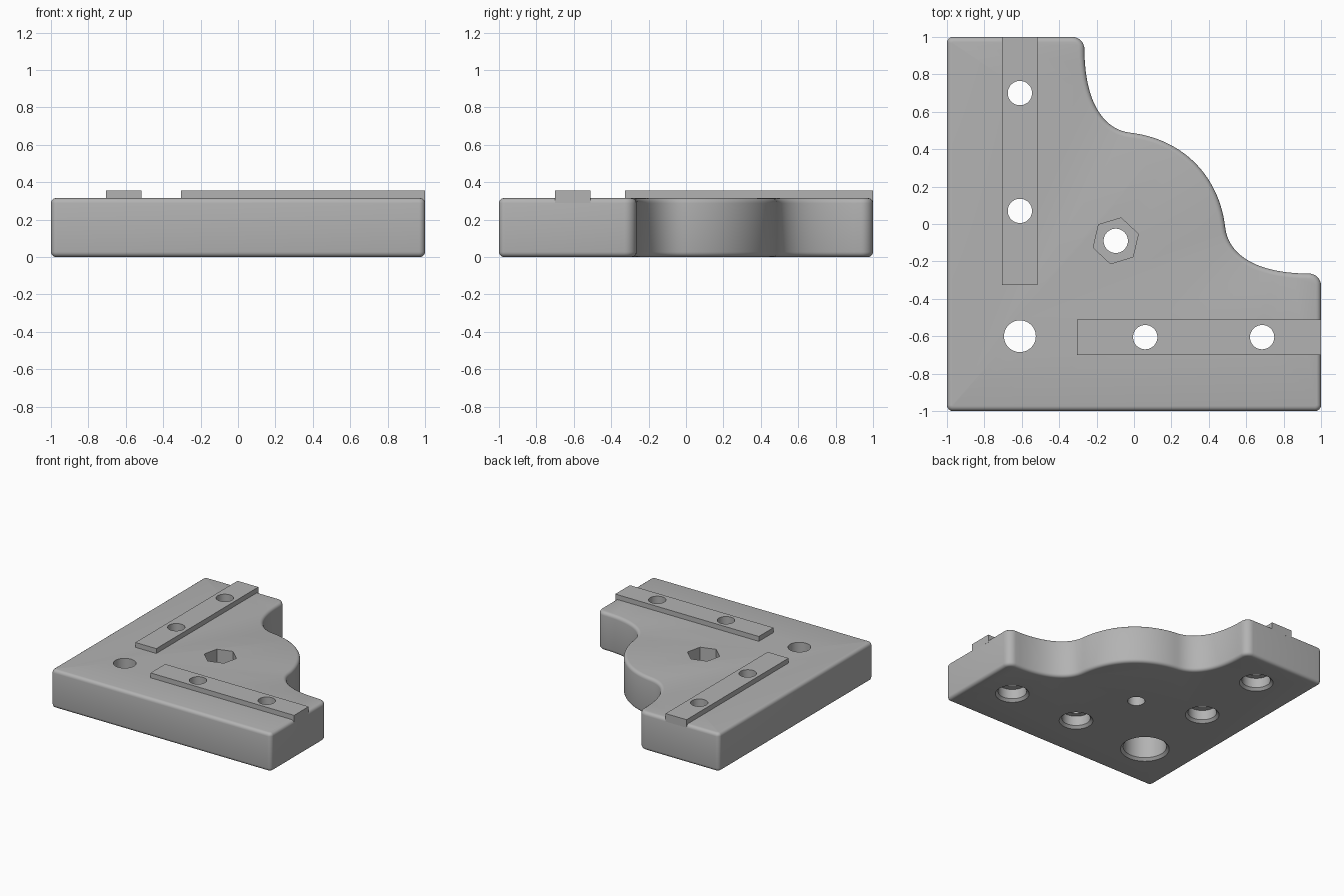
import bpy, bmesh
from math import cos, sin, pi, radians
from mathutils import Vector
from mathutils.geometry import interpolate_bezier

cube = bpy.data.objects.get("Cube")
if cube:
    bpy.data.objects.remove(cube, do_unlink=True)

TOP, RAIL_TOP = 0.315, 0.355

grey = bpy.data.materials.new("plain grey")
grey.use_nodes = True
colour = (0.45, 0.45, 0.45, 1)
grey.diffuse_color = colour
grey.node_tree.nodes["Principled BSDF"].inputs["Base Color"].default_value = colour


def make_object(name, bm):
    bmesh.ops.recalc_face_normals(bm, faces=bm.faces)
    mesh = bpy.data.meshes.new(name)
    bm.to_mesh(mesh)
    bm.free()
    obj = bpy.data.objects.new(name, mesh)
    bpy.context.collection.objects.link(obj)
    mesh.materials.append(grey)
    return obj


def arc(cx, cy, r, start, end, steps=8):
    angles = [radians(start + (end - start) * i / steps) for i in range(steps + 1)]
    return [Vector((cx + r * cos(a), cy + r * sin(a))) for a in angles]


def bezier(*points, steps=20):
    a, b, c, d = [Vector((*p, 0)) for p in points]
    return [p.xy for p in interpolate_bezier(a, b, c, d, steps)]


def prism(name, outline, z0, z1):
    bm = bmesh.new()
    base = bm.faces.new([bm.verts.new((p.x, p.y, z0)) for p in outline])
    side = bmesh.ops.extrude_face_region(bm, geom=[base])["geom"]
    moved = [v for v in side if isinstance(v, bmesh.types.BMVert)]
    bmesh.ops.translate(bm, verts=moved, vec=(0, 0, z1 - z0))
    return make_object(name, bm)


def lathe(name, x, y, profile, sides=48, turn=0):
    """Closed turned solid from (radius, height) pairs."""
    bm = bmesh.new()
    rings = [[bm.verts.new((x + r * cos(turn + 2 * pi * i / sides),
                            y + r * sin(turn + 2 * pi * i / sides), z))
              for i in range(sides)] for r, z in profile]
    for low, high in zip(rings, rings[1:]):
        for i in range(sides):
            j = (i + 1) % sides
            bm.faces.new((low[i], low[j], high[j], high[i]))
    bm.faces.new(rings[0])
    bm.faces.new(rings[-1])
    obj = make_object(name, bm)
    obj.hide_render = True
    return obj


def counterbore(name, x, y, hole, head, depth):
    return lathe(name, x, y, [(head + 0.04, -0.02), (head, 0.02), (head, depth),
                              (hole, depth), (hole, 0.5)])


# Body outline: one arm, mirrored across the diagonal
end_round = arc(-0.33, 0.935, 0.065, 90, 0)
hollow = bezier((-0.265, 0.935), (-0.265, 0.68), (-0.18, 0.508), (-0.02, 0.488))
half = arc(-0.968, 0.968, 0.032, 180, 90) + end_round + hollow[1:]
bulge = bezier((-0.02, 0.488), (0.26, 0.455), (0.455, 0.26), (0.488, -0.02), steps=32)
mirrored = [p.yx for p in reversed(half)]
outline = half + bulge[1:-1] + mirrored + arc(-0.968, -0.968, 0.032, 270, 180)
body = prism("bracket_body", outline, 0, TOP)

# Rounded rims
bevel = body.modifiers.new("rim", "BEVEL")
bevel.width = 0.027
bevel.segments = 4
bevel.limit_method = "ANGLE"
bevel.angle_limit = radians(50)
bevel.use_clamp_overlap = False

# Raised locating rails
def box(name, x0, x1, y0, y1):
    corners = [Vector(c) for c in ((x0, y0), (x1, y0), (x1, y1), (x0, y1))]
    return prism(name, corners, TOP - 0.026, RAIL_TOP)

back_rail = box("back_rail", -0.705, -0.515, -0.325, 1)
side_rail = box("side_rail", -0.305, 1, -0.70, -0.51)

# Screw holes with recesses underneath, and the hexagonal nut pocket
back_holes = [counterbore("back_cutter", -0.61, y, 0.065, 0.107, 0.1) for y in (0.07, 0.70)]
side_holes = [counterbore("side_cutter", x, -0.605, 0.065, 0.107, 0.1) for x in (0.06, 0.685)]
corner_hole = counterbore("corner_cutter", -0.61, -0.60, 0.085, 0.163, 0.22)
nut_hole = lathe("nut_cutter", -0.0975, -0.09, [(0.065, -0.02), (0.065, 0.5)])
nut_pocket = lathe("pocket_cutter", -0.0975, -0.09, [(0.126, 0.15), (0.126, 0.5)],
                   sides=6, turn=radians(17))

cuts = {body: back_holes + side_holes + [corner_hole, nut_hole, nut_pocket],
        back_rail: back_holes, side_rail: side_holes}
for part, cutters in cuts.items():
    for cutter in cutters:
        mod = part.modifiers.new("cut", "BOOLEAN")
        mod.operation = "DIFFERENCE"
        mod.solver = "EXACT"
        mod.object = cutter
    bpy.ops.object.select_all(action="DESELECT")
    part.select_set(True)
    bpy.context.view_layer.objects.active = part
    for mod in list(part.modifiers):
        bpy.ops.object.modifier_apply(modifier=mod.name)
    bpy.ops.object.shade_smooth_by_angle(angle=radians(30))

for cutter in cuts[body]:
    bpy.data.objects.remove(cutter, do_unlink=True)
